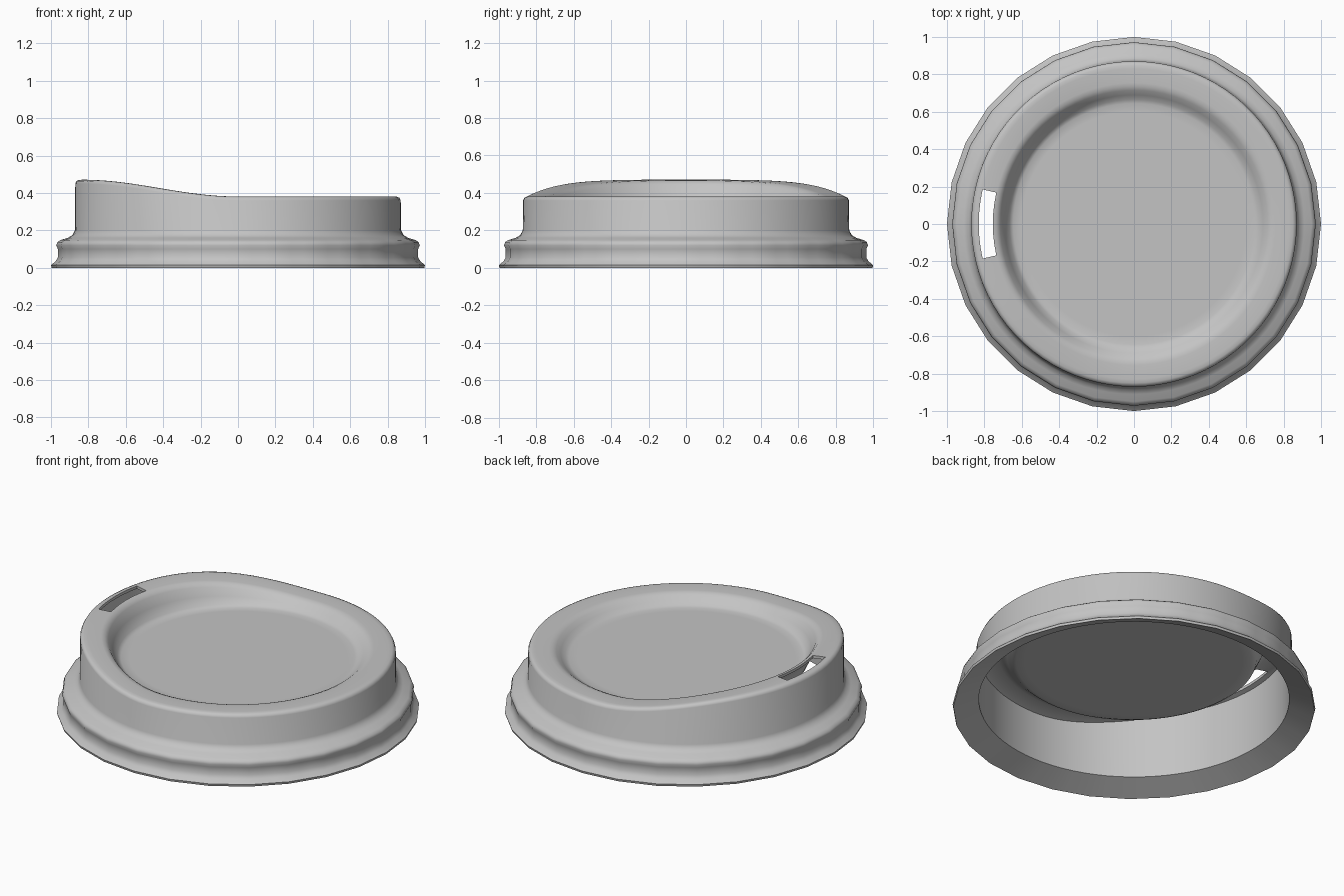
import bpy, bmesh, math

if "Cube" in bpy.data.objects:
    bpy.data.objects.remove(bpy.data.objects["Cube"])

SEGMENTS = 84
SKIRT_SIDES = 28
RISE = 0.09

# Grey plastic
plastic = bpy.data.materials.new("grey_plastic")
plastic.use_nodes = True
colour = (0.55, 0.55, 0.55, 1)
plastic.diffuse_color = colour
plastic.node_tree.nodes["Principled BSDF"].inputs["Base Color"].default_value = colour

# Section from the recessed floor, over the brim, down the skirt and back up inside:
# radius, height, share of the spout rise
SECTION = [
    (.6, .325, 0), (.645, .325, 0), (.665, .331, .1), (.69, .35, .5), (.715, .37, .88),
    (.735, .379, 1), (.755, .381, 1), (.83, .381, 1), (.85, .38, 1), (.863, .374, 1),
    (.87, .36, 1), (.872, .2, 0), (.885, .175, 0), (.91, .16, 0), (.95, .148, 0),
    (.966, .137, 0), (.972, .12, 0), (.963, .1, 0), (.963, .055, 0), (.975, .035, 0),
    (1, .014, 0), (.996, 0, 0), (.856, .06, 0), (.856, .355, 1), (.83, .364, 1),
    (.755, .364, 1), (.725, .355, .88), (.7, .335, .5), (.675, .313, .1),
    (.65, .306, 0), (.6, .306, 0),
]


def spout_rise(x):
    """Smooth climb from the middle of the lid to the drinking side."""
    t = min(max(-x / 0.84, 0), 1)
    return RISE * (1 - math.cos(math.pi * t)) / 2


def make_ring(bm, radius, height, share):
    ring = []
    half = math.pi / SKIRT_SIDES
    for i in range(SEGMENTS):
        a = math.tau * i / SEGMENTS
        r = radius
        if radius > 0.92:  # the skirt is a coarser polygon
            r *= math.cos(half) / math.cos(a % (2 * half) - half)
        x, y = r * math.cos(a), r * math.sin(a)
        ring.append(bm.verts.new((x, y, height + share * spout_rise(x))))
    return ring


bm = bmesh.new()
rings = [make_ring(bm, *point) for point in SECTION]

# Skin between rings, leaving the drinking slot open in the brim's top and underside
for (r0, _, _), (r1, _, _), a, b in zip(SECTION, SECTION[1:], rings, rings[1:]):
    on_slot = {r0, r1} == {.755, .83}
    for i in range(SEGMENTS):
        if on_slot and abs(i + 0.5 - SEGMENTS / 2) < 3:
            continue
        j = (i + 1) % SEGMENTS
        bm.faces.new((a[i], b[i], b[j], a[j]))

# Recessed floor, top and underside
bm.faces.new(rings[0])
bm.faces.new(rings[-1])

# Walls of the drinking slot, the only openings left
bmesh.ops.bridge_loops(bm, edges=[e for e in bm.edges if e.is_boundary])
bmesh.ops.recalc_face_normals(bm, faces=bm.faces)

mesh = bpy.data.meshes.new("cup_lid")
bm.to_mesh(mesh)
bm.free()
mesh.materials.append(plastic)
lid = bpy.data.objects.new("cup_lid", mesh)
bpy.context.collection.objects.link(lid)
bpy.context.view_layer.objects.active = lid
lid.select_set(True)
bpy.ops.object.shade_smooth_by_angle(angle=math.radians(48))
